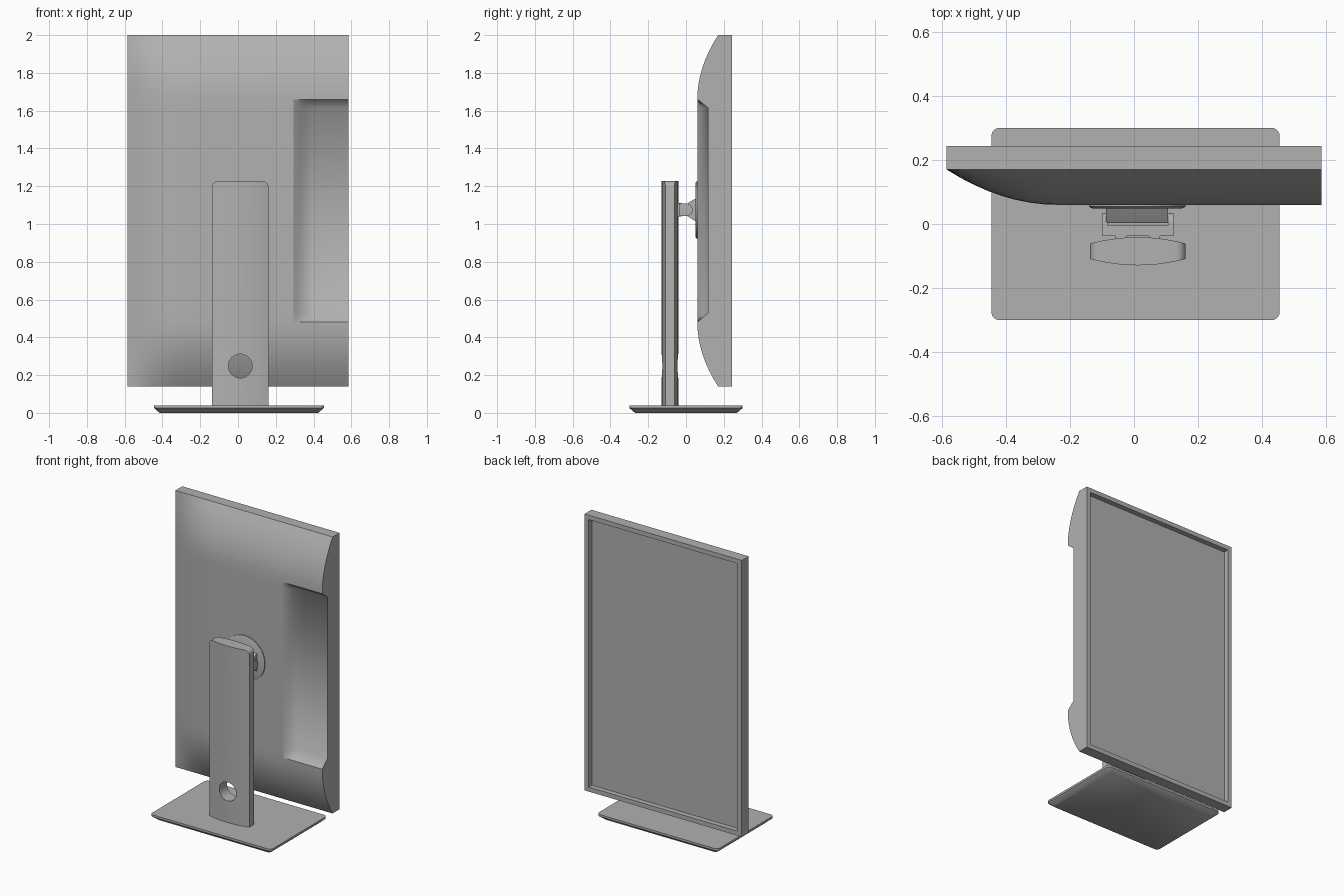
import bpy, bmesh, math
from mathutils import Matrix

if "Cube" in bpy.data.objects:
    bpy.data.objects.remove(bpy.data.objects["Cube"])

CX = 0.012   # stand centre line
CZ = 1.075   # pivot height

# One dark grey for the whole product
grey = bpy.data.materials.new('dark_grey')
grey.diffuse_color = (0.44, 0.44, 0.44, 1)
grey.use_nodes = True
grey.node_tree.nodes["Principled BSDF"].inputs["Base Color"].default_value = grey.diffuse_color


def finish(name, bm, angle=30):
    bmesh.ops.recalc_face_normals(bm, faces=bm.faces)
    me = bpy.data.meshes.new(name)
    bm.to_mesh(me)
    bm.free()
    me.materials.append(grey)
    ob = bpy.data.objects.new(name, me)
    bpy.context.collection.objects.link(ob)
    smooth(ob, angle)
    return ob


def smooth(ob, angle=30):
    bpy.ops.object.select_all(action='DESELECT')
    ob.select_set(True)
    bpy.context.view_layer.objects.active = ob
    bpy.ops.object.shade_smooth_by_angle(angle=math.radians(angle))


def loft(name, rings, angle=30):
    """Skin a list of equal-length closed rings and cap both ends."""
    bm = bmesh.new()
    vs = [[bm.verts.new(p) for p in r] for r in rings]
    n = len(vs[0])
    for a, b in zip(vs, vs[1:]):
        for i in range(n):
            j = (i + 1) % n
            bm.faces.new((a[i], a[j], b[j], b[i]))
    bm.faces.new(vs[0])
    bm.faces.new(vs[-1])
    return finish(name, bm, angle)


def prism_x(name, profile, x0, x1):
    return loft(name, [[(x, y, z) for y, z in profile] for x in (x0, x1)])


def cylinder_y(name, x, z, r, y0, y1, r1=None, seg=48):
    bm = bmesh.new()
    m = Matrix.Translation((x, (y0 + y1) / 2, z)) @ Matrix.Rotation(-math.pi / 2, 4, 'X')
    bmesh.ops.create_cone(bm, cap_ends=True, segments=seg, radius1=r,
                          radius2=r if r1 is None else r1, depth=y1 - y0, matrix=m)
    return finish(name, bm)


def rounded_rect(cx, hx, hy, r, z):
    pts = []
    for sx, sy, a0 in ((1, 1, 0), (-1, 1, 90), (-1, -1, 180), (1, -1, 270)):
        for k in range(6):
            a = math.radians(a0 + 18 * k)
            pts.append((cx + sx * (hx - r) + r * math.cos(a),
                        sy * (hy - r) + r * math.sin(a), z))
    return pts


# Base plate with a tapered underside
loft('base_plate', [rounded_rect(0.005, 0.42, 0.27, 0.02, 0.0),
                    rounded_rect(0.005, 0.45, 0.30, 0.025, 0.026),
                    rounded_rect(0.005, 0.45, 0.30, 0.025, 0.04)], 45)

# Column: lens section, rounded top corners, cable hole
HW, R = 0.149, 0.03
left = [-HW + R * (1 - math.cos(math.radians(18 * k))) for k in range(6)]
xs = left + [-0.09, -0.06, -0.03, 0, 0.03, 0.06, 0.09] + [-x for x in reversed(left)]
rings = []
for x in xs:
    t = (x / HW) ** 2
    d = max(0, abs(x) - (HW - R))
    top = 1.227 - R + math.sqrt(max(0, R * R - d * d))
    yf, yb = -0.129 + 0.02 * t, -0.041 - 0.02 * t
    rings.append([(CX + x, yf, 0.035), (CX + x, yf, top), (CX + x, yb, top), (CX + x, yb, 0.035)])
column = loft('stand_column', rings)
cutter = cylinder_y('hole_cutter', CX, 0.248, 0.063, -0.2, 0.05)
cutter.hide_render = True
mod = column.modifiers.new('cable_hole', 'BOOLEAN')
mod.operation, mod.solver, mod.object = 'DIFFERENCE', 'EXACT', cutter
bpy.context.view_layer.objects.active = column
bpy.ops.object.modifier_apply(modifier=mod.name)
bpy.data.objects.remove(cutter)
smooth(column)

# Sliding bracket: two feet, a cross bar and a pair of rounded lugs
for i, s in enumerate((-1, 1)):
    x = CX + s * 0.052
    prism_x(f'slider_foot_{i}', [(-0.05, 1.04), (-0.025, 1.04), (-0.025, 1.11), (-0.05, 1.11)],
            x - 0.017, x + 0.017)
    arc = [(0.005 + 0.03 * math.cos(math.radians(a)), CZ + 0.033 * math.sin(math.radians(a)))
           for a in range(-90, 91, 15)]
    x = CX + s * 0.1025
    prism_x(f'hinge_lug_{i}', [(-0.037, CZ - 0.033)] + arc + [(-0.037, CZ + 0.033)],
            x - 0.0085, x + 0.0085)
prism_x('bracket_bar', [(-0.037, CZ - 0.033), (-0.005, CZ - 0.033),
                        (-0.005, CZ + 0.033), (-0.037, CZ + 0.033)], CX - 0.1, CX + 0.1)

# Tilting neck and round mounting plate
prism_x('tilt_neck', [(0.003, 1.045), (0.003, 1.105), (0.02, 1.117), (0.055, 1.137),
                      (0.055, 1.013), (0.02, 1.033)], CX - 0.1, CX + 0.094)
cylinder_y('mount_plate', CX - 0.002, CZ, 0.14, 0.049, 0.054, 0.151)
cylinder_y('mount_plate_rim', CX - 0.002, CZ, 0.151, 0.054, 0.07)

# Screen housing: curved back as a height field, with a scooped recess at one side
W, Z0, Z1 = 0.585, 0.14, 2.0
RX, RZ0, RZ1 = 0.295, 0.48, 1.66
N = 8
xs = [-W + 0.345 * k / N for k in range(N + 1)] + [RX]
xs += [RX + 0.02 * k for k in range(1, 6)] + [W]
zs = [Z0 + 0.34 * k / N for k in range(N + 1)] + [0.53, 1.615]
zs += [RZ1 + 0.34 * k / N for k in range(N + 1)]


def back_y(x, z):
    u = max(0, (-0.24 - x) / 0.345)
    v = max(0, (RZ0 - z) / 0.34, (z - RZ1) / 0.34)
    y = 0.17 - 0.11 * (1 - u ** 2) * (1 - v ** 2)
    if x > RX and RZ0 < z < RZ1:
        scoop = math.sin(math.pi / 2 * min(1, (x - RX) / 0.1))
        y += 0.057 * scoop * max(0, min(1, (z - RZ0) / 0.05, (RZ1 - z) / 0.045))
    return y


bm = bmesh.new()
grid = [[bm.verts.new((x, back_y(x, z), z)) for z in zs] for x in xs]
for a, b in zip(grid, grid[1:]):
    for i in range(len(zs) - 1):
        bm.faces.new((a[i], b[i], b[i + 1], a[i + 1]))
# Side walls up to the front rim
loop = ([c[0] for c in grid] + grid[-1][1:] + [c[-1] for c in reversed(grid[:-1])]
        + grid[0][-2:0:-1])
rim = [bm.verts.new((v.co.x, 0.243, v.co.z)) for v in loop]
for i in range(len(loop)):
    j = (i + 1) % len(loop)
    bm.faces.new((loop[i], loop[j], rim[j], rim[i]))
# Bezel and sunken screen
inner = []
for y in (0.243, 0.208):
    inner.append([bm.verts.new((max(-W + 0.03, min(W - 0.03, x)), y,
                                max(Z0 + 0.03, min(Z1 - 0.03, z))))
                  for x, z in ((-W, Z0), (W, Z0), (W, Z1), (-W, Z1))])
nx, nz = len(xs) - 1, len(zs) - 1
marks = [0, nx, nx + nz, 2 * nx + nz, len(rim)]
for i in range(4):
    j = (i + 1) % 4
    edge = [rim[k % len(rim)] for k in range(marks[i], marks[i + 1] + 1)]
    bm.faces.new(edge + [inner[0][j], inner[0][i]])
    bm.faces.new((inner[0][i], inner[0][j], inner[1][j], inner[1][i]))
bm.faces.new(inner[1])
housing = finish('screen_housing', bm)

# Recess: crisp outline, soft blend inside
me = housing.data
for e in me.edges:
    a, b = (me.vertices[i].co for i in e.vertices)
    mid = (a + b) / 2
    if min(a.x, b.x) < RX - 0.001 or max(a.y, b.y) > 0.2:
        continue
    on_side = abs(a.x - RX) < 1e-4 and abs(b.x - RX) < 1e-4 and RZ0 < mid.z < RZ1
    on_end = any(abs(a.z - r) < 1e-4 and abs(b.z - r) < 1e-4 for r in (RZ0, RZ1))
    inside = RX < mid.x < W - 0.001 and RZ0 < mid.z < RZ1
    if on_side or on_end:
        e.use_edge_sharp = True
    elif inside:
        e.use_edge_sharp = False
